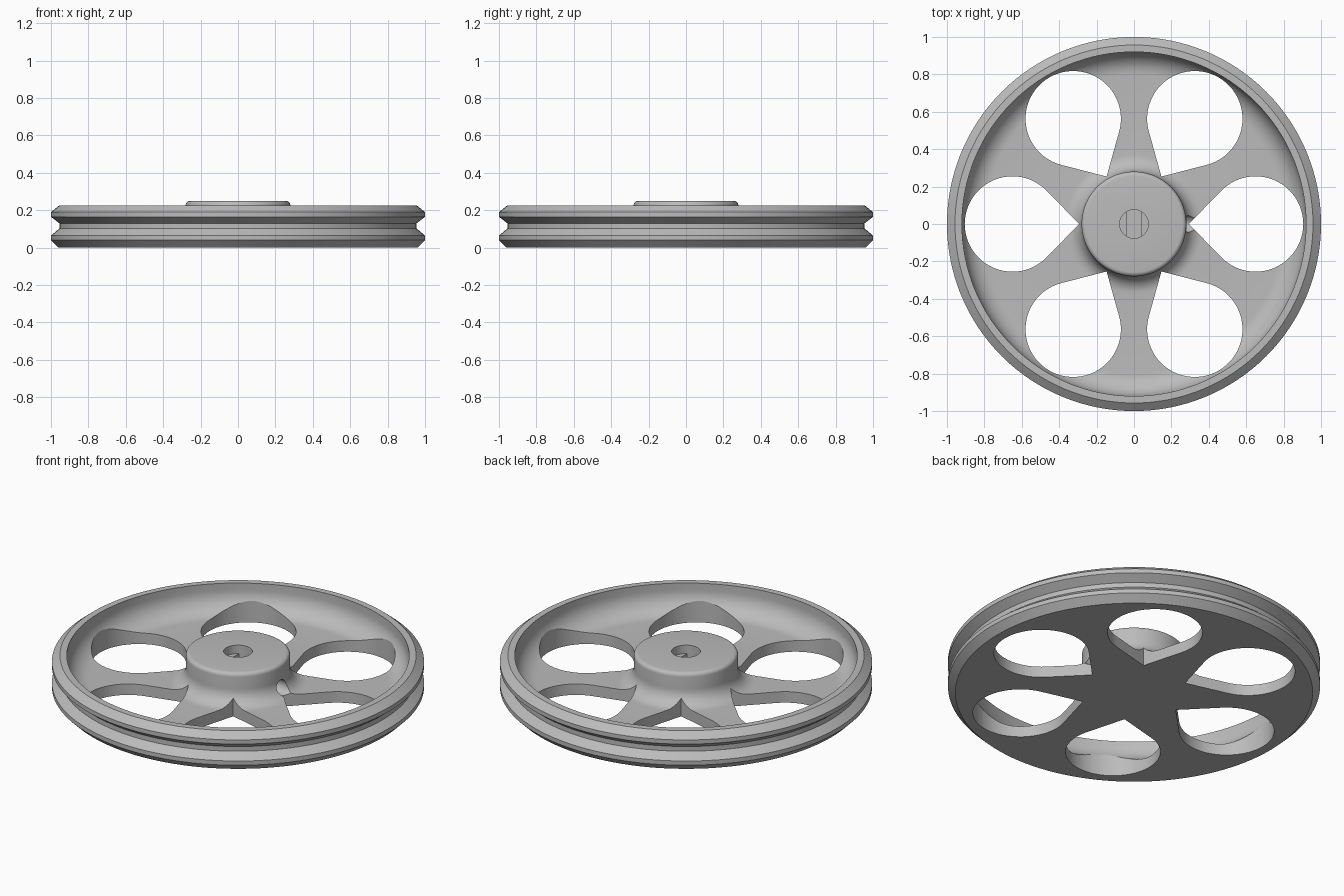
import bpy, bmesh
from math import sin, cos, pi, radians, acos
from mathutils import Matrix

cube = bpy.data.objects.get("Cube")
if cube:
    bpy.data.objects.remove(cube, do_unlink=True)

grey = bpy.data.materials.new("light grey")
grey.use_nodes = True
colour = (0.5, 0.5, 0.5, 1)
grey.diffuse_color = colour
grey.node_tree.nodes["Principled BSDF"].inputs["Base Color"].default_value = colour


def new_object(name, bm):
    bmesh.ops.recalc_face_normals(bm, faces=bm.faces)
    mesh = bpy.data.meshes.new(name)
    bm.to_mesh(mesh)
    bm.free()
    mesh.materials.append(grey)
    ob = bpy.data.objects.new(name, mesh)
    bpy.context.collection.objects.link(ob)
    return ob


def arc(cx, cz, r, a0, a1, n):
    steps = [radians(a0 + (a1 - a0) * i / n) for i in range(n + 1)]
    return [(cx + r * cos(a), cz + r * sin(a)) for a in steps]


def lathe(name, profile, segments):
    bm = bmesh.new()
    verts = [bm.verts.new((r, 0, z)) for r, z in profile]
    edges = [bm.edges.new(pair) for pair in zip(verts, verts[1:])]
    bmesh.ops.spin(bm, geom=verts + edges, cent=(0, 0, 0), axis=(0, 0, 1),
                   angle=2 * pi, steps=segments, use_duplicate=False)
    bmesh.ops.remove_doubles(bm, verts=bm.verts, dist=0.0001)
    return new_object(name, bm)


def prism(name, outline, z0, z1, matrix=Matrix()):
    bm = bmesh.new()
    base = bm.faces.new([bm.verts.new((x, y, z0)) for x, y in outline])
    top = bmesh.ops.extrude_face_region(bm, geom=[base])["geom"]
    bmesh.ops.translate(bm, vec=(0, 0, z1 - z0),
                        verts=[v for v in top if isinstance(v, bmesh.types.BMVert)])
    bmesh.ops.transform(bm, matrix=matrix, verts=bm.verts)
    cutter = new_object(name, bm)
    cutter.hide_render = True
    return cutter


# Wheel: chamfered rim with a belt groove, dished web and hub
web, height, hub_top = 0.065, 0.225, 0.25
rim_fillet, hub_fillet = 0.12, 0.09
profile = [(0, 0), (0.96, 0), (1, 0.04), (1, 0.065), (0.955, 0.102), (0.955, 0.13),
           (1, 0.165), (1, 0.19), (0.957, height), (0.92, height)]
profile += arc(0.92 - rim_fillet, web + rim_fillet, rim_fillet, 0, -90, 12)
profile += arc(0.28 + hub_fillet, web + hub_fillet, hub_fillet, 270, 180, 10)
profile += arc(0.257, hub_top - 0.023, 0.023, 0, 90, 5)
profile += [(0, hub_top)]
wheel = lathe("pulley_wheel", profile, 128)

# Six teardrop windows, each a circle with tangents meeting near the hub
centre, radius, apex = 0.65, 0.255, 0.293
half = 180 - math_angle if (math_angle := acos(radius / (centre - apex)) * 180 / pi) else 0
teardrop = [(apex, 0)] + arc(centre, 0, radius, -half, half, 48)
cutters = [prism("window_cutter", teardrop, -0.1, 0.4, Matrix.Rotation(i * pi / 3, 4, 'Z'))
           for i in range(6)]

# Blind shaft bore: round mouth, then a socket with two flats
bore, flat = 0.077, 0.04
angle = acos(flat / bore) * 180 / pi
socket = arc(0, 0, bore, angle, 180 - angle, 10) + arc(0, 0, bore, 180 + angle, 360 - angle, 10)
cutters.append(prism("socket_cutter", socket, 0.05, 0.3))
cutters.append(prism("bore_cutter", arc(0, 0, bore, 0, 350, 35), 0.2, 0.35))

# Radial set screw hole in the hub
sideways = Matrix.Translation((0, 0, 0.11)) @ Matrix.Rotation(pi / 2, 4, 'Y')
cutters.append(prism("screw_cutter", arc(0, 0, 0.045, 0, 345, 23), 0.02, 0.4, sideways))

# Cut the openings
bpy.context.view_layer.objects.active = wheel
for cutter in cutters:
    cut = wheel.modifiers.new(cutter.name, 'BOOLEAN')
    cut.operation = 'DIFFERENCE'
    cut.solver = 'EXACT'
    cut.object = cutter
    bpy.ops.object.modifier_apply(modifier=cut.name)
    bpy.data.objects.remove(cutter, do_unlink=True)

bpy.ops.object.select_all(action='DESELECT')
wheel.select_set(True)
bpy.ops.object.shade_smooth_by_angle(angle=radians(25))
